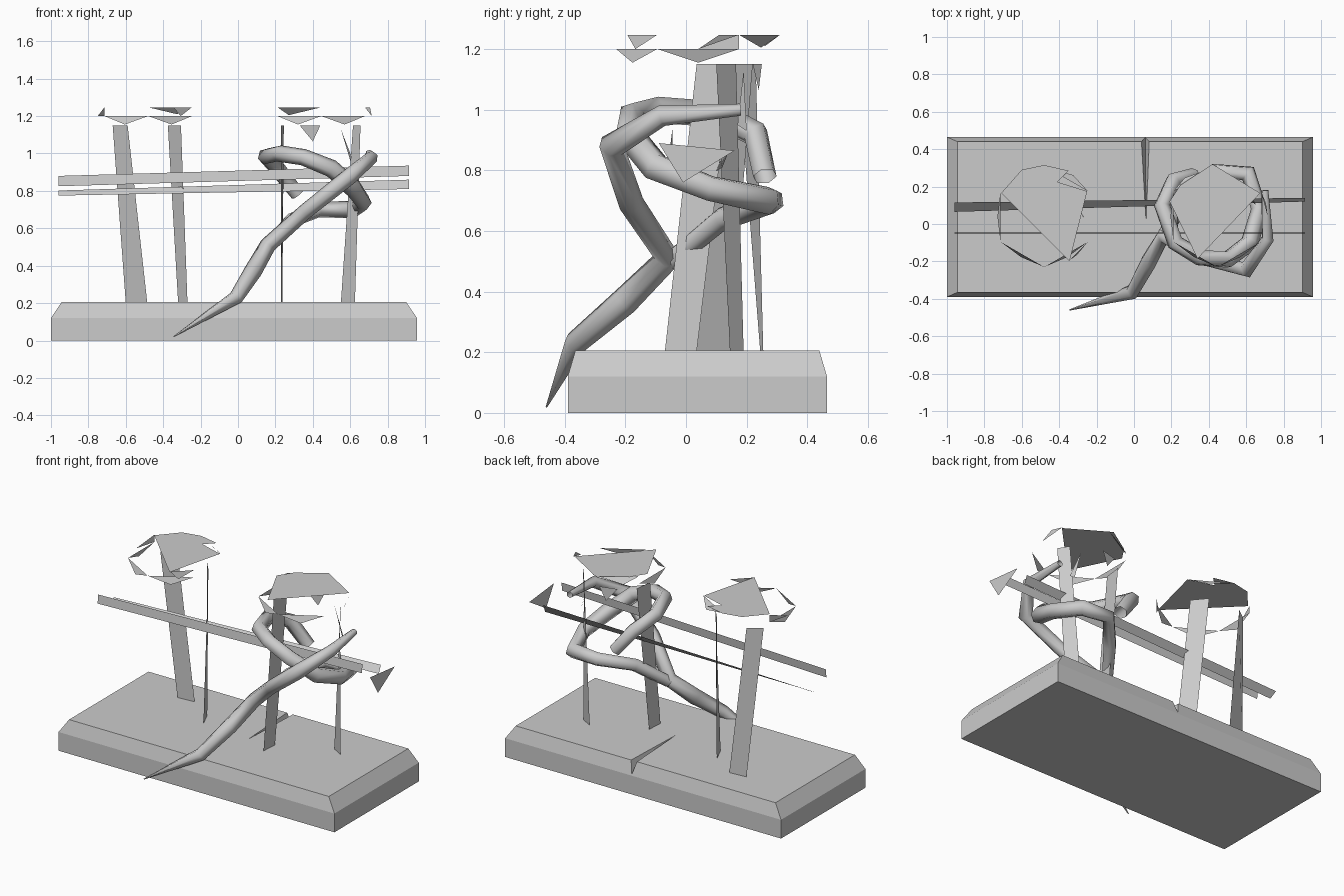
import bpy, bmesh
from math import cos, sin, radians

if "Cube" in bpy.data.objects:
    bpy.data.objects.remove(bpy.data.objects["Cube"])


def mesh_object(name, verts, faces):
    me = bpy.data.meshes.new(name)
    me.from_pydata(verts, [], faces)
    ob = bpy.data.objects.new(name, me)
    bpy.context.collection.objects.link(ob)
    return ob


def strip(name, a, b, c, d):
    return mesh_object(name, [a, b, c, d], [(0, 1, 2, 3)])


# plinth with bevelled top edge and a cracked notch at the back
def rect(x0, x1, y0, y1, z):
    return [(x0, y0, z), (x1, y0, z), (x1, y1, z), (x0, y1, z)]


verts = (rect(-1, .957, -.39, .465, 0) + rect(-1, .957, -.39, .465, .12)
         + rect(-.943, .9, -.365, .44, .205))
faces = [(3, 2, 1, 0), (8, 9, 10, 11)]
for lvl in (0, 4):
    for i in range(4):
        j = (i + 1) % 4
        faces.append((lvl + i, lvl + j, lvl + 4 + j, lvl + 4 + i))
base = mesh_object("plinth", verts, faces)

wedge = mesh_object("crack_cutter",
                    [(.065, -.02, .21), (.035, .5, .21), (.085, .5, .21), (.06, .5, .12)],
                    [(0, 2, 1), (0, 1, 3), (1, 2, 3), (2, 0, 3)])
bm = bmesh.new()
bm.from_mesh(wedge.data)
bmesh.ops.recalc_face_normals(bm, faces=bm.faces)
bm.to_mesh(wedge.data)
bm.free()
cut = base.modifiers.new("crack", 'BOOLEAN')
cut.operation, cut.object, cut.solver = 'DIFFERENCE', wedge, 'EXACT'
dg = bpy.context.evaluated_depsgraph_get()
cut_mesh = bpy.data.meshes.new_from_object(base.evaluated_get(dg))
base.modifiers.clear()
base.data = cut_mesh
bpy.data.objects.remove(wedge)

# remaining side panels of the two trunks: bottom pair, top pair (x, y)
PANELS = {
    "left_trunk_back": ((-.60, .245), (-.485, .255), (-.59, .23), (-.67, .17)),
    "left_trunk_side": ((-.32, .145), (-.27, .035), (-.305, .135), (-.375, .22)),
    "right_trunk_inner": ((.23, -.07), (.237, .035), (.245, .15), (.23, .035)),
    "right_trunk_outer": ((.55, .19), (.625, .145), (.655, .10), (.615, .165)),
}
for name, (a, b, c, d) in PANELS.items():
    strip(name, (*a, .2), (*b, .2), (*c, 1.15), (*d, 1.15))

# two flat cross rails and the end cap shard
strip("front_rail", (-.96, -.052, .825), (.915, -.052, .88), (.915, -.045, .935), (-.96, -.045, .88))
strip("back_rail", (-.96, .065, .775), (.915, .12, .81), (.915, .14, .86), (-.96, .115, .802))
mesh_object("rail_end_shard", [(1, -.09, .89), (1, .16, .865), (1, -.01, .76)], [(0, 1, 2)])


# broken caps: flat top plus rim shards given as (angle, height) triples
def cap(name, cx, cy, top, shards):
    verts = [(x, y, 1.247) for x, y in top]
    faces = [tuple(range(len(verts)))]
    for tri in shards:
        n = len(verts)
        for ang, z in tri:
            r = .27 if z > 1.18 else .25
            verts.append((cx + r * cos(radians(ang)), cy + r * sin(radians(ang)), z))
        faces.append((n, n + 1, n + 2))
    mesh_object(name, verts, faces)


def lower(a):
    return ((a - 30, 1.2), (a, 1.155), (a + 30, 1.2))


cap("left_cap", -.48, .04,
    [(-.71, .165), (-.60, .29), (-.48, .315), (-.35, .285), (-.41, .225), (-.25, .175), (-.345, -.2)],
    [lower(180), lower(240), lower(300), ((90, 1.247), (30, 1.247), (55, 1.21)),
     ((150, 1.247), (180, 1.2), (150, 1.2)), ((300, 1.247), (330, 1.247), (310, 1.2))])
cap("right_cap", .445, .04,
    [(.19, .12), (.25, .21), (.42, .32), (.675, .165), (.34, -.185)],
    [lower(180), lower(240), lower(300), ((150, 1.247), (90, 1.247), (130, 1.205)),
     ((30, 1.247), (15, 1.247), (0, 1.2))])

# splinters hanging under the right cap
mesh_object("trunk_splinters",
            [(.33, .22, 1.15), (.44, .25, 1.15), (.40, .24, 1.065),
             (.55, .19, 1.13), (.62, .17, .95), (.61, .2, .93)],
            [(0, 1, 2), (3, 4, 5)])


# coiled low-poly body: path points are (x, y, z, radius)
def tube(name, pts):
    cu = bpy.data.curves.new(name, 'CURVE')
    cu.dimensions = '3D'
    cu.bevel_depth = 1.0
    cu.bevel_resolution = 1
    sp = cu.splines.new('POLY')
    sp.points.add(len(pts) - 1)
    for p, (x, y, z, r) in zip(sp.points, pts):
        p.co = (x, y, z, 1)
        p.radius = r
    tmp = bpy.data.objects.new(name + "_path", cu)
    bpy.context.collection.objects.link(tmp)
    graph = bpy.context.evaluated_depsgraph_get()
    me = bpy.data.meshes.new_from_object(tmp.evaluated_get(graph))
    bpy.data.objects.remove(tmp)
    ob = bpy.data.objects.new(name, me)
    bpy.context.collection.objects.link(ob)
    for p in me.polygons:
        p.use_smooth = True


tube("coil_tail_and_front", [
    (-.345, -.46, .02, .003), (-.01, -.365, .23, .04), (.08, -.2, .37, .048),
    (.16, -.06, .51, .045), (.36, -.18, .69, .042), (.60, -.245, .88, .045),
    (.715, -.08, .98, .035), (.70, .18, 1.0, .02)])
tube("coil_upper_loop", [
    (.32, .26, .78, .04), (.21, .23, .92, .045), (.15, .10, .985, .045),
    (.22, -.10, 1.0, .045), (.35, -.18, .98, .045), (.50, -.19, .92, .048),
    (.62, -.1, .81, .05), (.67, .08, .74, .045), (.61, .27, .70, .048),
    (.43, .285, .70, .042), (.28, .12, .64, .04), (.16, -.05, .50, .035)])
